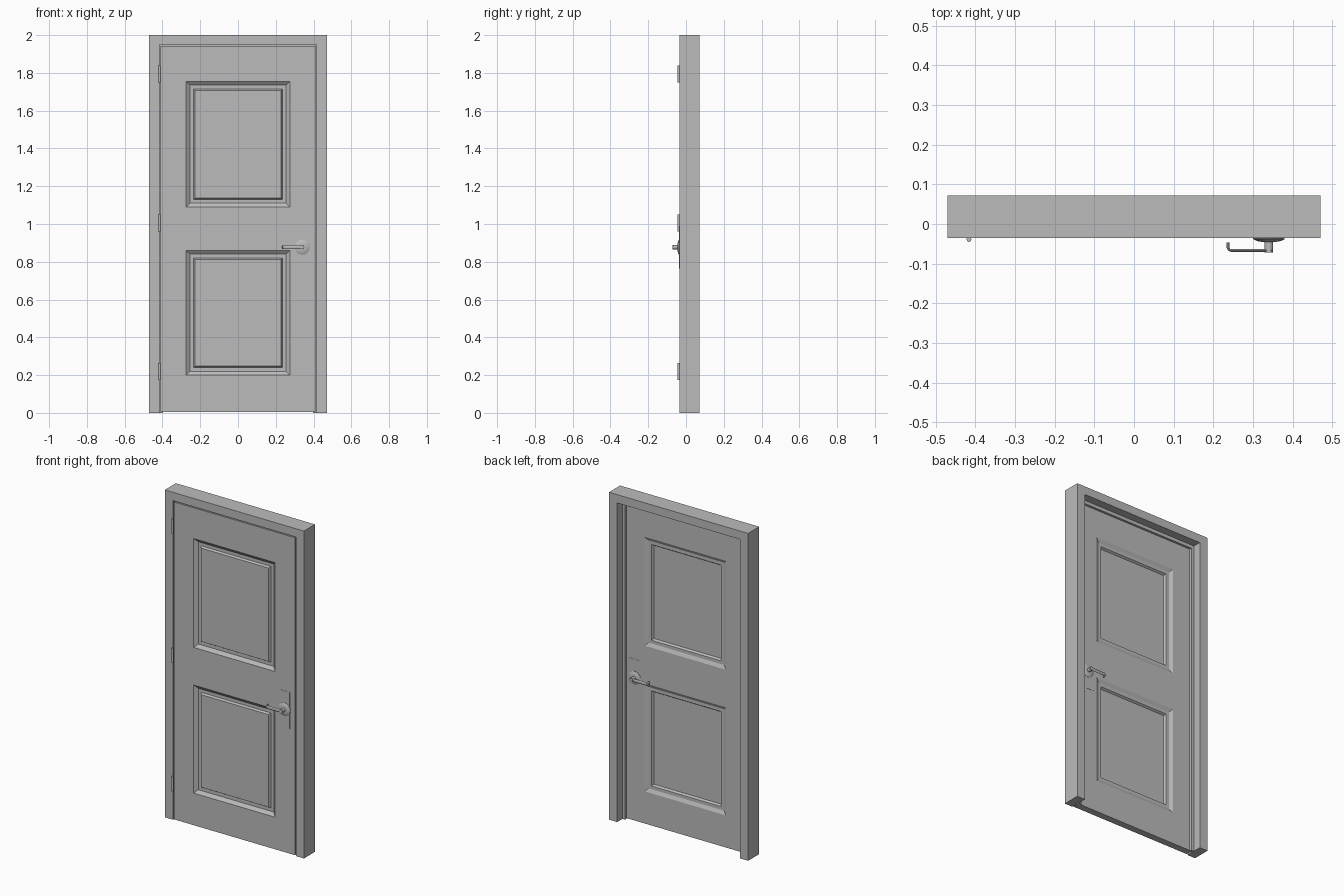
import bpy, bmesh, math
from mathutils import Vector

if "Cube" in bpy.data.objects:
    bpy.data.objects.remove(bpy.data.objects["Cube"])


def material(name, v):
    m = bpy.data.materials.new(name)
    m.diffuse_color = (v, v, v, 1)
    m.use_nodes = True
    m.node_tree.nodes["Principled BSDF"].inputs["Base Color"].default_value = m.diffuse_color
    return m


GREY = material("light_grey", 0.5)


def finish(name, bm, smooth=False):
    bmesh.ops.remove_doubles(bm, verts=bm.verts, dist=1e-5)
    bmesh.ops.recalc_face_normals(bm, faces=bm.faces)
    me = bpy.data.meshes.new(name)
    bm.to_mesh(me)
    bm.free()
    ob = bpy.data.objects.new(name, me)
    bpy.context.collection.objects.link(ob)
    me.materials.append(GREY)
    if smooth:
        bpy.context.view_layer.objects.active = ob
        ob.select_set(True)
        bpy.ops.object.shade_smooth_by_angle(angle=math.radians(35))
        ob.select_set(False)
    return ob


def extrude_xz(name, pts, y0, y1):
    """Solid from an outline in x and z, running from y0 to y1."""
    bm = bmesh.new()
    f = bm.faces.new([bm.verts.new((x, y0, z)) for x, z in pts])
    r = bmesh.ops.extrude_face_region(bm, geom=[f])
    bmesh.ops.translate(bm, vec=(0, y1 - y0, 0),
                        verts=[v for v in r["geom"] if isinstance(v, bmesh.types.BMVert)])
    return finish(name, bm)


def arch(w_out, top_out, w_in, top_in):
    return [(-w_out, 0), (-w_out, top_out), (w_out, top_out), (w_out, 0),
            (w_in, 0), (w_in, top_in), (-w_in, top_in), (-w_in, 0)]


def rect(x0, x1, z0, z1):
    return [(x0, z0), (x1, z0), (x1, z1), (x0, z1)]


def lathe_y(name, profile, cx, cz, n=32):
    """Turned part around an axis along y; profile holds (radius, y)."""
    bm = bmesh.new()
    vs = [bm.verts.new((cx + r, y, cz)) for r, y in profile]
    es = [bm.edges.new(p) for p in zip(vs, vs[1:])]
    bmesh.ops.spin(bm, geom=vs + es, cent=(cx, 0, cz), axis=(0, 1, 0),
                   angle=math.tau, steps=n)
    return finish(name, bm, True)


# Frame and the stop the leaf closes against
FRONT, BACK = -0.035, 0.007
extrude_xz("frame", arch(0.47, 2.0, 0.415, 1.949), FRONT, 0.072)
extrude_xz("door_stop", arch(0.416, 1.95, 0.396, 1.928), BACK + 0.001, 0.022)

# Door leaf with two moulded panels on each side
XS = [-0.409, -0.275, 0.275, 0.409]
ZS = [0.004, 0.20, 0.86, 1.09, 1.755, 1.943]
FRONT_RINGS = [(0, 0), (0.02, 0.016), (0.04, 0.016), (0.047, 0.004)]
BACK_RINGS = [(0, 0), (0.02, 0.010), (0.04, 0.010), (0.048, 0.022)]

bm = bmesh.new()


def quad(*pts):
    bm.faces.new([bm.verts.new(p) for p in pts])


def panel(x0, x1, z0, z1, y, inward, rings):
    loops = [[(x, y + inward * d, z) for x, z in rect(x0 + i, x1 - i, z0 + i, z1 - i)]
             for i, d in rings]
    for a, b in zip(loops, loops[1:]):
        for k in range(4):
            quad(a[k], a[(k + 1) % 4], b[(k + 1) % 4], b[k])
    quad(*loops[-1])


for y, inward, rings in ((FRONT, 1, FRONT_RINGS), (BACK, -1, BACK_RINGS)):
    for i in range(3):
        for j in range(5):
            cell = (XS[i], XS[i + 1], ZS[j], ZS[j + 1])
            if i == 1 and j in (1, 3):
                panel(*cell, y, inward, rings)
            else:
                quad(*[(x, y, z) for x, z in rect(*cell)])
rim = ([(x, ZS[0]) for x in XS] + [(XS[-1], z) for z in ZS[1:]]
       + [(x, ZS[-1]) for x in XS[-2::-1]] + [(XS[0], z) for z in ZS[-2:0:-1]])
for (xa, za), (xb, zb) in zip(rim, rim[1:] + rim[:1]):
    quad((xa, FRONT, za), (xb, FRONT, zb), (xb, BACK, zb), (xa, BACK, za))
finish("door_leaf", bm)

# Lock plates, roses, spindles and levers on both sides
HX, HZ = 0.34, 0.877


def lever(name, y, out):
    """Flat round-ended bar that turns back toward the door at its tip."""
    path = [(0.35, y + out * 0.032), (0.246, y + out * 0.032),
            (0.240, y + out * 0.030), (0.237, y + out * 0.025), (0.237, y + out * 0.012)]
    b = bmesh.new()
    rings = []
    for k, (x, yy) in enumerate(path):
        p, q = path[max(k - 1, 0)], path[min(k + 1, len(path) - 1)]
        t = Vector((q[0] - p[0], q[1] - p[1])).normalized()
        ring = []
        for s in range(12):
            a = math.tau * s / 12
            o = 0.0035 * math.cos(a)
            ring.append(b.verts.new((x - t.y * o, yy + t.x * o, HZ + 0.010 * math.sin(a))))
        rings.append(ring)
    for r0, r1 in zip(rings, rings[1:]):
        for s in range(12):
            b.faces.new((r0[s], r0[(s + 1) % 12], r1[(s + 1) % 12], r1[s]))
    b.faces.new(rings[0])
    b.faces.new(rings[-1])
    finish(name, b, True)


for side, y, out in (("front", FRONT, -1), ("back", BACK, 1)):
    extrude_xz(side + "_lock_plate", rect(0.30, 0.375, 0.765, 0.99), y, y + out * 0.0012)
    lathe_y(side + "_rose", [(0, y), (0.040, y), (0.040, y + out * 0.003),
                             (0.030, y + out * 0.008), (0.018, y + out * 0.010),
                             (0, y + out * 0.010)], HX, HZ)
    lathe_y(side + "_spindle", [(0, y), (0.011, y), (0.011, y + out * 0.037),
                                (0, y + out * 0.037)], HX, HZ, 20)
    lever(side + "_lever", y, out)

# Hinge knuckles on the left edge
for name, z in (("lower", 0.22), ("middle", 1.005), ("upper", 1.795)):
    bm = bmesh.new()
    bmesh.ops.create_cone(bm, cap_ends=True, segments=16, radius1=0.006,
                          radius2=0.006, depth=0.09)
    bmesh.ops.translate(bm, vec=(-0.416, -0.039, z), verts=bm.verts)
    finish(name + "_hinge", bm, True)
